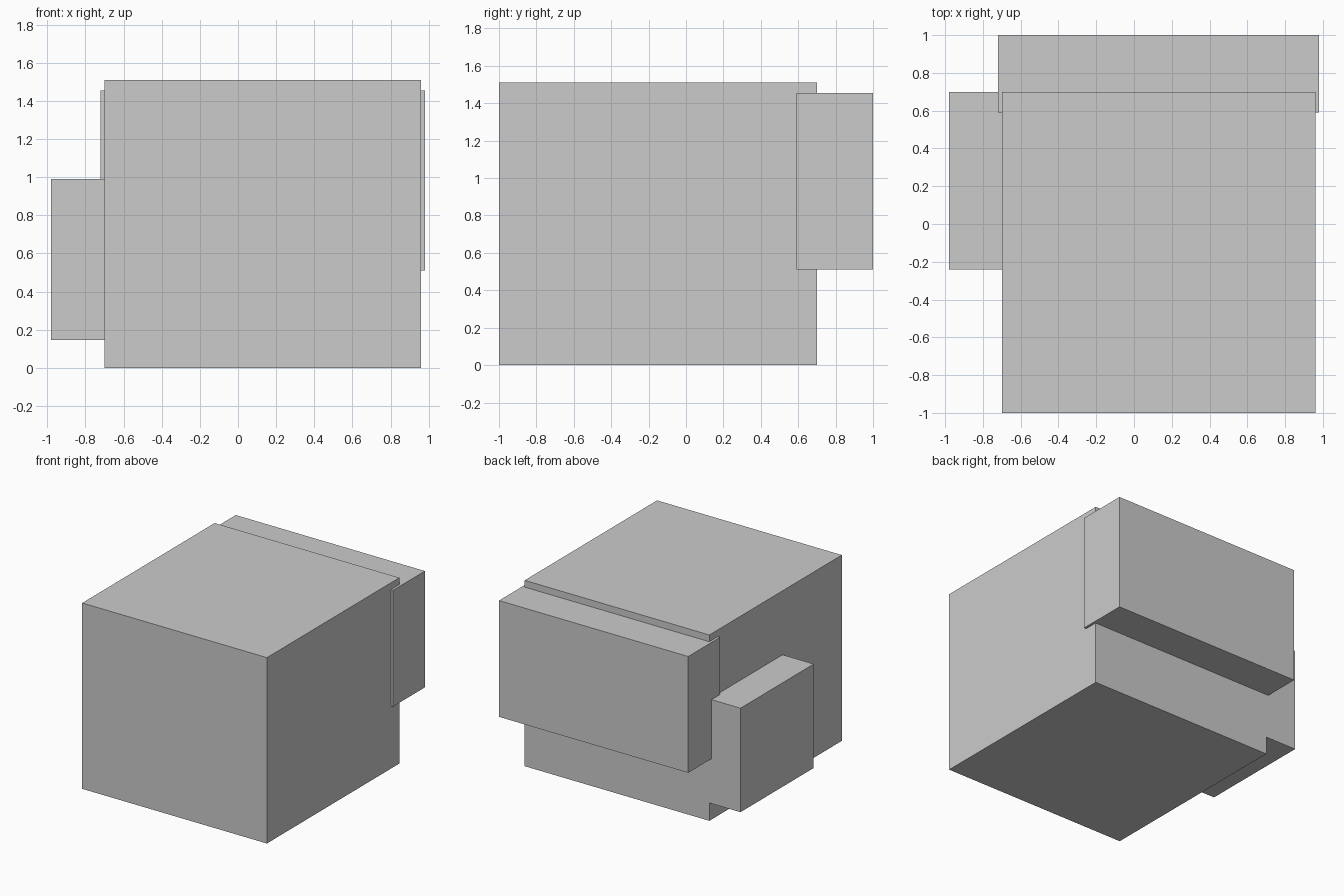
import bpy
import bmesh
from mathutils import Matrix, Vector

if "Cube" in bpy.data.objects:
    bpy.data.objects.remove(bpy.data.objects["Cube"])

grey = bpy.data.materials.new("plain_grey")
grey.diffuse_color = (0.6, 0.6, 0.6, 1.0)
grey.use_nodes = True
grey.node_tree.nodes["Principled BSDF"].inputs["Base Color"].default_value = grey.diffuse_color


def box(name, low, high):
    """Flat-faced box between two opposite corners."""
    low, high = Vector(low), Vector(high)
    bm = bmesh.new()
    bmesh.ops.create_cube(
        bm, size=1.0,
        matrix=Matrix.Translation((low + high) / 2) @ Matrix.Diagonal((high - low).to_4d()))
    mesh = bpy.data.meshes.new(name)
    bm.to_mesh(mesh)
    bm.free()
    mesh.materials.append(grey)
    obj = bpy.data.objects.new(name, mesh)
    bpy.context.collection.objects.link(obj)
    return obj


# Large central block
box("main_block", (-0.70, -1.0, 0.0), (0.96, 0.70, 1.51))
# Wide slab wrapping the upper back
box("back_slab", (-0.72, 0.59, 0.51), (0.98, 1.0, 1.455))
# Low side block, flush with the back of the main block
box("side_block", (-0.98, -0.24, 0.145), (-0.70, 0.70, 0.99))
